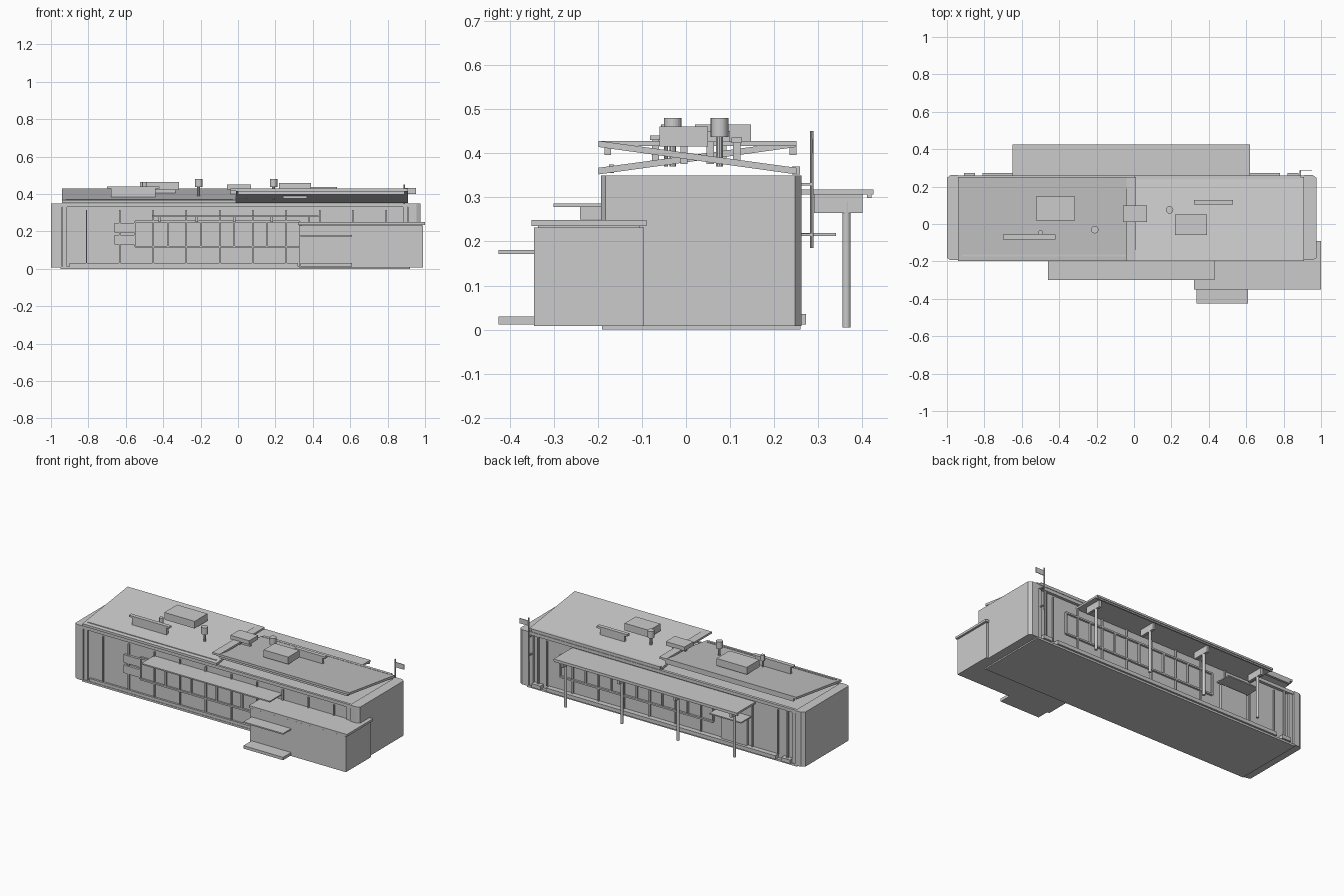
import bpy, bmesh, math


def prism(name, pts, lo, hi, axis):
    """Extrude a closed 2D profile along x (points are y,z) or z (points are x,y)."""
    bm = bmesh.new()
    put = (lambda p, t: (t, p[0], p[1])) if axis == 'x' else (lambda p, t: (p[0], p[1], t))
    a = [bm.verts.new(put(p, lo)) for p in pts]
    b = [bm.verts.new(put(p, hi)) for p in pts]
    n = len(pts)
    bm.faces.new(a)
    bm.faces.new(b)
    for i in range(n):
        j = (i + 1) % n
        bm.faces.new((a[i], a[j], b[j], b[i]))
    bmesh.ops.recalc_face_normals(bm, faces=bm.faces)
    me = bpy.data.meshes.new(name)
    bm.to_mesh(me)
    bm.free()
    ob = bpy.data.objects.new(name, me)
    bpy.context.collection.objects.link(ob)
    return ob


def box(name, x0, x1, y0, y1, z0, z1):
    return prism(name, [(x0, y0), (x1, y0), (x1, y1), (x0, y1)], z0, z1, 'z')


def tube(name, x, y, r, z0, z1, n=20):
    return prism(name, [(x + r * math.cos(2 * math.pi * i / n), y + r * math.sin(2 * math.pi * i / n))
                        for i in range(n)], z0, z1, 'z')


FRONT, BACK = -0.175, 0.24     # recessed long walls

# Main hall, floor plate and top plate
box("main_hall", -0.95, 0.92, FRONT, BACK, 0.008, 0.345)
box("floor_plate", -0.95, 0.92, -0.19, 0.26, 0.0, 0.012)
box("front_head_beam", -0.94, 0.91, -0.19, FRONT, 0.33, 0.35)
box("back_head_beam", -0.94, 0.91, BACK, 0.258, 0.33, 0.35)
box("back_plinth", -0.81, 0.78, BACK, 0.272, 0.012, 0.035)
box("front_plinth", -0.9, 0.32, -0.187, FRONT, 0.012, 0.03)


# End blocks with chamfered corners
def end_block(name, outer, inner):
    s = 0.02 if inner > outer else -0.02
    prism(name, [(outer, -0.182), (outer + s, -0.193), (inner, -0.193), (inner, 0.262),
                 (outer + s, 0.262), (outer, 0.247)], 0.008, 0.35, 'z')


end_block("left_end_block", -1.0, -0.94)
end_block("right_end_block", 0.975, 0.91)

# Corner pilasters and downpipes
for i, x in enumerate((-0.925, 0.895)):
    box(f"front_pilaster_{i}", x - 0.012, x + 0.012, -0.185, FRONT, 0.012, 0.34)
    box(f"back_pilaster_{i}", x - 0.012, x + 0.012, BACK, 0.253, 0.012, 0.34)
for i, x in enumerate((-0.88, 0.85)):
    tube(f"back_downpipe_{i}", x, 0.25, 0.007, 0.012, 0.345, 10)
    box(f"back_corner_step_{i}", x - 0.03, x + 0.03, BACK, 0.272, 0.012, 0.035)

# Wall ribs on both long sides
for i in range(10):
    x = -0.81 + i * 0.178
    box(f"front_rib_{i}", x - 0.004, x + 0.004, -0.184, FRONT, 0.03, 0.315)
    box(f"back_rib_{i}", x - 0.004, x + 0.004, BACK, 0.25, 0.035, 0.315)


# Window bands: frame rails with dividers
def window_band(name, x0, x1, n, y0, y1):
    for k, z in enumerate((0.118, 0.252)):
        box(f"{name}_rail_{k}", x0, x1, y0, y1, z - 0.005, z + 0.005)
    for i in range(n + 1):
        x = x0 + (x1 - x0) * i / n
        box(f"{name}_divider_{i}", x - 0.005, x + 0.005, y0, y1, 0.118, 0.252)


window_band("front_window", -0.55, 0.33, 5, -0.186, FRONT)
window_band("back_window", -0.36, 0.7, 6, BACK, 0.252)

# Wall vents on the front
for i, z in enumerate((0.13, 0.195)):
    box(f"wall_vent_{i}", -0.66, -0.555, -0.19, FRONT, z, z + 0.05)

# Front canopy with brackets
box("front_canopy", -0.46, 0.43, -0.30, FRONT, 0.278, 0.286)
for i in range(5):
    x = -0.42 + i * 0.2
    box(f"front_canopy_bracket_{i}", x - 0.006, x + 0.006, -0.24, FRONT, 0.25, 0.278)

# Two opposed sloping roofs and a flat strip between them
low_front = [(-0.198, 0.352), (0.25, 0.414), (0.25, 0.428), (-0.198, 0.367)]
high_front = [(0.25 + -0.198 - y, z) for y, z in low_front]
prism("left_roof", low_front, -0.94, -0.01, 'x')
prism("right_roof", high_front, -0.01, 0.91, 'x')
box("roof_strip", -0.04, 0.01, -0.198, 0.25, 0.416, 0.428)

# Gutters on low eaves, drip rails under high eaves
box("left_gutter", -0.92, -0.03, -0.175, -0.163, 0.355, 0.374)
box("right_gutter", 0.0, 0.89, 0.24, 0.258, 0.352, 0.37)
box("left_drip_rail", -0.92, -0.03, 0.235, 0.25, 0.396, 0.415)
box("right_drip_rail", 0.0, 0.89, -0.185, -0.17, 0.396, 0.415)

# Rooftop units (name, x0, x1, y0, y1, z0, z1), each on a slim curb
units = [("left_air_unit", -0.525, -0.315, 0.02, 0.147, 0.42, 0.465),
         ("middle_air_unit", -0.06, 0.07, 0.01, 0.1, 0.425, 0.45),
         ("right_air_unit", 0.22, 0.39, -0.06, 0.05, 0.415, 0.46),
         ("left_duct", -0.7, -0.42, -0.082, -0.057, 0.43, 0.44),
         ("right_duct", 0.32, 0.53, 0.103, 0.127, 0.423, 0.436)]
for name, x0, x1, y0, y1, z0, z1 in units:
    box(name, x0, x1, y0, y1, z0, z1)
    yc = (y0 + y1) / 2
    box(name + "_curb", x0 + 0.02, x1 - 0.02, yc - 0.008, yc + 0.008, 0.375, z0)
for name, x, y, r, z0, z1 in (("left_vent", -0.21, -0.03, 0.02, 0.437, 0.48),
                              ("right_vent", 0.19, 0.076, 0.02, 0.437, 0.48),
                              ("small_vent", -0.5, -0.045, 0.012, 0.43, 0.465)):
    tube(name, x, y, r, z0, z1)
    tube(name + "_stem", x, y, r * 0.4, 0.37, z0, 10)

# Front annex with roof, entrance canopy, step and door trim
box("annex", 0.325, 0.99, -0.345, -0.095, 0.008, 0.232)
box("annex_roof", 0.32, 1.0, -0.35, -0.09, 0.235, 0.249)
box("annex_roof_neck", 0.34, 0.98, -0.335, -0.105, 0.23, 0.237)
box("annex_canopy", 0.335, 0.61, -0.425, -0.34, 0.172, 0.18)
box("annex_step", 0.335, 0.61, -0.425, -0.34, 0.012, 0.03)

# Back canopy on posts
box("back_canopy", -0.65, 0.62, BACK, 0.425, 0.306, 0.318)
box("back_canopy_gutter", -0.65, 0.62, 0.41, 0.42, 0.298, 0.307)
for i in range(4):
    x = 0.58 - 0.39 * i
    tube(f"canopy_post_{i}", x, 0.364, 0.009, 0.005, 0.29, 12)
    box(f"canopy_beam_{i}", x - 0.008, x + 0.008, 0.29, 0.40, 0.265, 0.307)

# Back door with its small canopy
box("back_door", -0.60, -0.42, BACK, 0.255, 0.035, 0.205)
box("back_door_canopy", -0.62, -0.40, BACK, 0.34, 0.212, 0.219)

# Flag on a wall-fixed pole
tube("flag_pole", 0.89, 0.285, 0.004, 0.185, 0.45, 10)
box("flag", 0.89, 0.953, 0.284, 0.287, 0.4, 0.432)
for i, z in enumerate((0.215, 0.33)):
    box(f"flag_bracket_{i}", 0.886, 0.894, BACK, 0.287, z - 0.003, z + 0.003)
